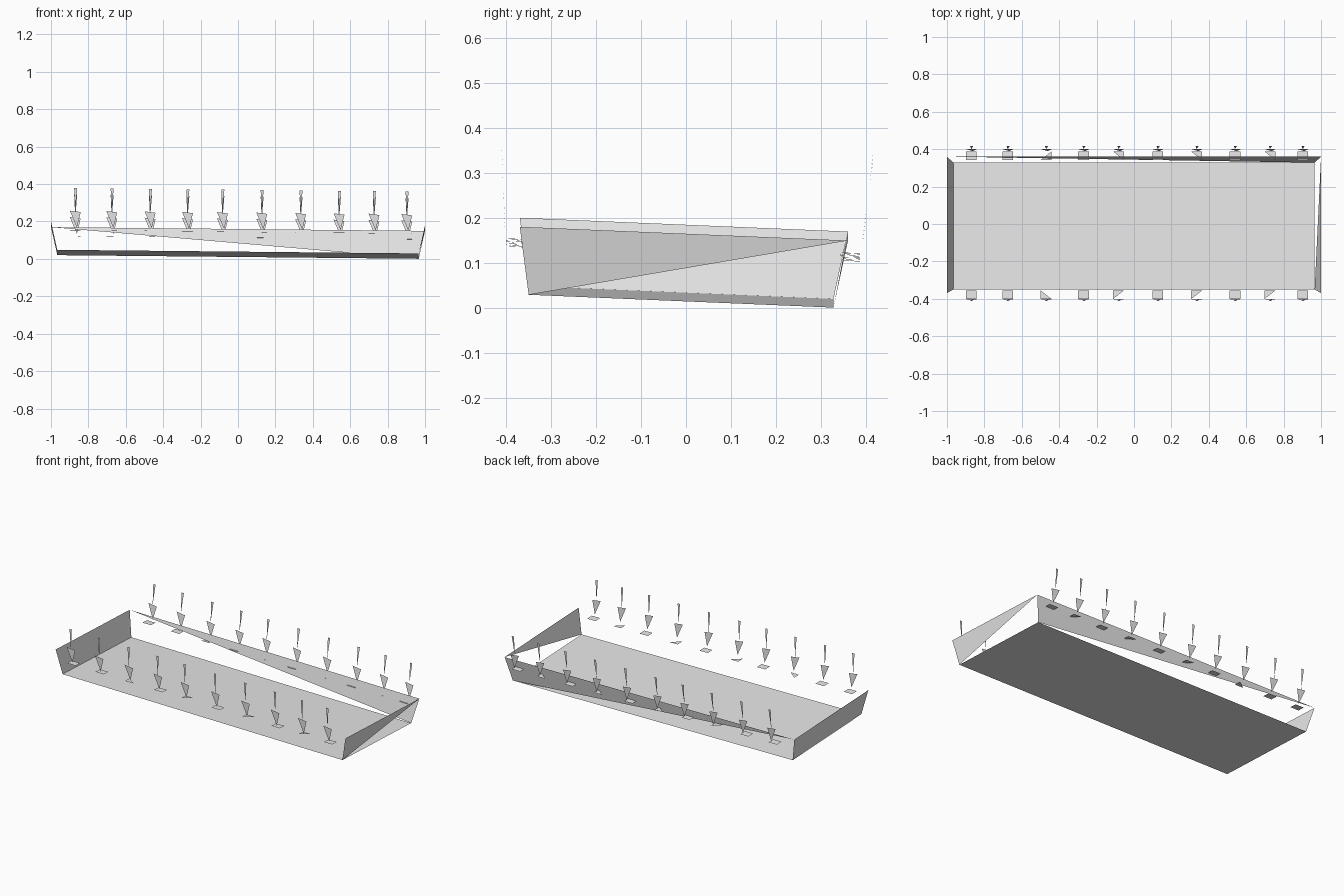
import bpy
from mathutils import Vector

cube = bpy.data.objects.get("Cube")
if cube:
    bpy.data.objects.remove(cube, do_unlink=True)

# Single light grey material
grey = bpy.data.materials.new("light_grey")
grey.use_nodes = True
grey.diffuse_color = (0.8, 0.8, 0.8, 1)
grey.node_tree.nodes["Principled BSDF"].inputs["Base Color"].default_value = (0.8, 0.8, 0.8, 1)


def tilt(x, y, z):
    """Lean the whole model slightly towards the back and its left."""
    return Vector((x, y - 0.012 + 0.042 * z, z - 0.042 * y - 0.01 * x))


def sheet(name, *faces):
    """Make one object from thin flat faces, each a list of points."""
    verts, polys = [], []
    for face in faces:
        polys.append(range(len(verts), len(verts) + len(face)))
        verts += [tilt(*p) for p in face]
    mesh = bpy.data.meshes.new(name)
    mesh.from_pydata(verts, [], [list(p) for p in polys])
    mesh.materials.append(grey)
    obj = bpy.data.objects.new(name, mesh)
    bpy.context.collection.objects.link(obj)
    return obj


def floor_corner(sx, sy):
    return (0.966 * sx, 0.339 * sy, 0.0245)


def rim_corner(sx, sy):
    return (sx, 0.365 * sy, 0.175)


# Shallow flared tray: floor, one whole end wall, two half walls, open front
sheet("tray_floor", [floor_corner(-1, -1), floor_corner(1, -1),
                     floor_corner(1, 1), floor_corner(-1, 1)])
sheet("right_end_wall", [rim_corner(-1, -1), floor_corner(-1, -1),
                         floor_corner(-1, 1), rim_corner(-1, 1)])
sheet("left_end_half_wall", [floor_corner(1, -1), rim_corner(1, -1), rim_corner(1, 1)])
sheet("back_half_wall", [floor_corner(1, 1), rim_corner(1, 1), rim_corner(-1, 1)])

# Rows of brackets and pins along both long sides
STATIONS = (-0.87, -0.675, -0.47, -0.27, -0.083, 0.127, 0.335, 0.54, 0.727, 0.902)
W = 0.029


def side_y(side, z):
    return side * (0.384 + 0.083 * z)


for side, label in ((-1, "front"), (1, "back")):
    for i, x in enumerate(STATIONS):
        inner, outer, z = side * 0.349, side * 0.394, 0.129
        # Foot plates, every other one in the middle cut to a triangle
        foot = [(x - W, outer, z), (x + W, outer, z), (x + W, inner, z), (x - W, inner, z)]
        if i in (4, 6, 8):
            foot.pop(1 if side < 0 else 3)
        elif i == 2:
            foot.pop(2 if side < 0 else 0)
        sheet(f"{label}_foot_{i + 1}", foot)
        # Upright bracket tapering down to the foot
        sheet(f"{label}_bracket_{i + 1}",
              [(x - W, side_y(side, 0.232), 0.232), (x + W * 0.3, side_y(side, 0.142), 0.142),
               (x + W, side_y(side, 0.225), 0.225)])
        # Slim pin, widest at its top
        sheet(f"{label}_pin_{i + 1}",
              [(x - 0.006, side_y(side, 0.352), 0.352), (x, side_y(side, 0.228), 0.228),
               (x + 0.010, side_y(side, 0.352), 0.352)])
